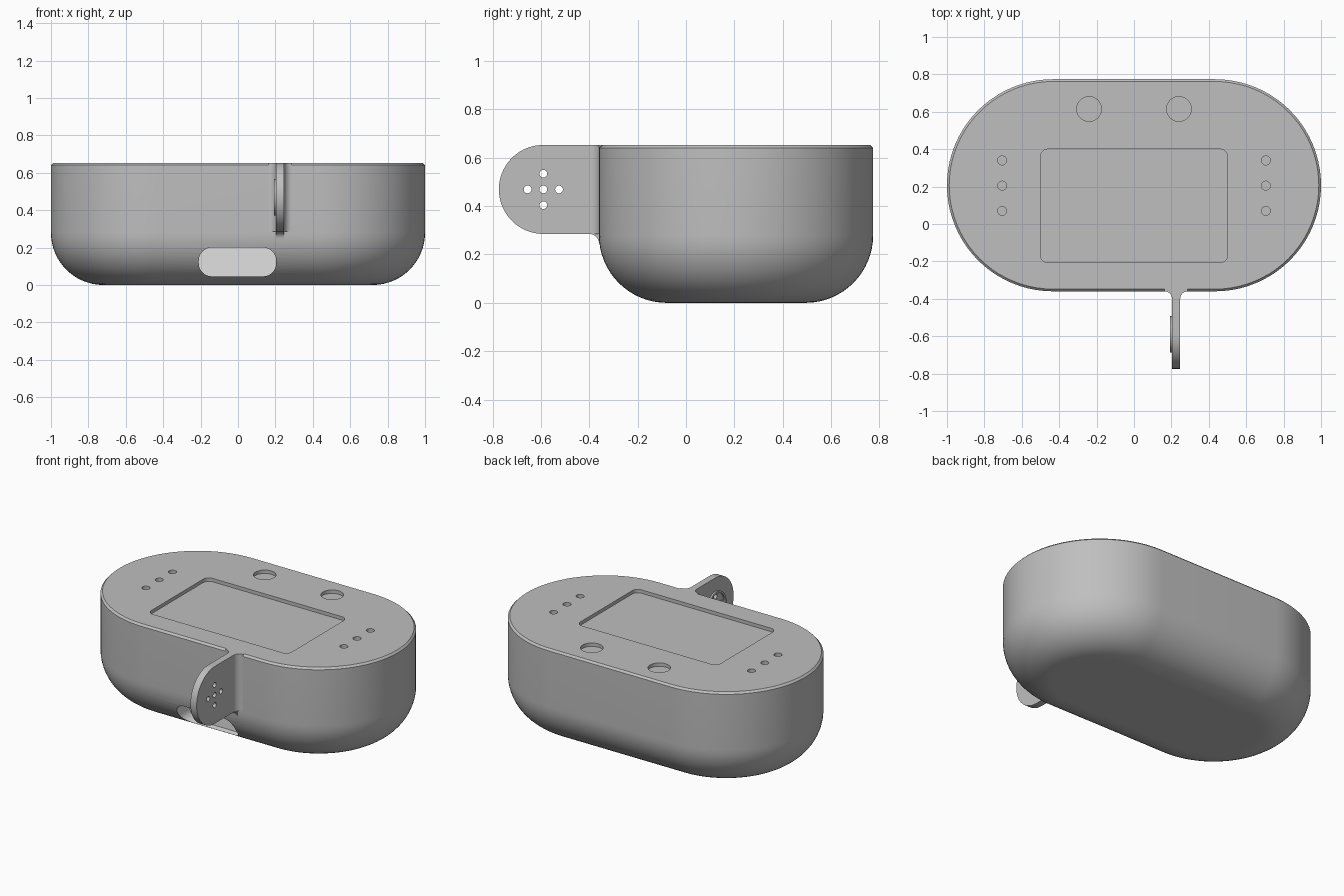
import bpy, bmesh
from math import sin, cos, pi, radians

cube = bpy.data.objects.get("Cube")
if cube:
    bpy.data.objects.remove(cube, do_unlink=True)


def material(name, value):
    m = bpy.data.materials.new(name)
    m.use_nodes = True
    colour = (value, value, value, 1)
    m.diffuse_color = colour
    m.node_tree.nodes["Principled BSDF"].inputs["Base Color"].default_value = colour
    return m


grey = material("case grey", 0.52)
light = material("port light grey", 0.75)


def arc(cu, cv, r, a0, a1, n=12):
    angles = [radians(a0 + (a1 - a0) * i / n) for i in range(n + 1)]
    return [(cu + r * cos(a), cv + r * sin(a)) for a in angles]


def circle(cu, cv, r, n=40):
    return arc(cu, cv, r, 0, 360, n)[:-1]


def rounded(cu, cv, hu, hv, r, n=10):
    """Rectangle outline with rounded corners."""
    pts = []
    for k, (su, sv) in enumerate([(1, 1), (-1, 1), (-1, -1), (1, -1)]):
        pts += arc(cu + su * (hu - r), cv + sv * (hv - r), r, 90 * k, 90 * k + 90, n)
    return pts


def finish(name, bm):
    bmesh.ops.recalc_face_normals(bm, faces=bm.faces)
    mesh = bpy.data.meshes.new(name)
    bm.to_mesh(mesh)
    bm.free()
    mesh.materials.append(grey)
    mesh.materials.append(light)
    obj = bpy.data.objects.new(name, mesh)
    bpy.context.collection.objects.link(obj)
    return obj


def skin(name, rings):
    """Closed solid through rings that have equal point counts."""
    bm = bmesh.new()
    loops = [[bm.verts.new(p) for p in ring] for ring in rings]
    n = len(loops[0])
    for a, b in zip(loops, loops[1:]):
        for i in range(n):
            j = (i + 1) % n
            bm.faces.new((a[i], a[j], b[j], b[i]))
    bm.faces.new(loops[0])
    bm.faces.new(loops[-1])
    return finish(name, bm)


def prism(name, outline, axis, lo, hi):
    """Extrude an outline along x, y or z."""
    place = {"x": lambda u, v, w: (w, u, v),
             "y": lambda u, v, w: (u, w, v),
             "z": lambda u, v, w: (u, v, w)}[axis]
    return skin(name, [[place(u, v, w) for u, v in outline] for w in (lo, hi)])


def select(obj):
    bpy.ops.object.select_all(action="DESELECT")
    obj.select_set(True)
    bpy.context.view_layer.objects.active = obj


def cut(obj, cutters):
    for c in cutters:
        c.hide_render = True
        select(obj)
        mod = obj.modifiers.new("cut", "BOOLEAN")
        mod.operation = "DIFFERENCE"
        mod.solver = "EXACT"
        mod.object = c
        bpy.ops.object.modifier_apply(modifier=mod.name)
        bpy.data.objects.remove(c, do_unlink=True)


def smooth(obj):
    select(obj)
    bpy.ops.object.shade_smooth_by_angle(angle=radians(30))


TOP, MID_Y, R, STRAIGHT, FILLET, RIM = 0.653, 0.207, 0.567, 0.433, 0.28, 0.012


def stadium(inset, z):
    r = R - inset
    pts = arc(STRAIGHT, MID_Y, r, -90, 90, 40) + arc(-STRAIGHT, MID_Y, r, 90, 270, 40)
    return [(x, y, z) for x, y in pts]


# Case: stadium plan, round lower edge, small chamfer on the rim
rings = [stadium(FILLET + 0.01, 0)]
for i in range(17):
    a = pi / 2 * i / 16
    rings.append(stadium(FILLET * (1 - sin(a)), FILLET * (1 - cos(a))))
rings += [stadium(0, TOP - RIM), stadium(RIM, TOP)]
case = skin("case", rings)

# Shallow pockets in the top: screen, two buttons, two rows of dots
DEPTH = 0.022
pockets = [prism("screen_cutter", rounded(0, 0.097, 0.5, 0.303, 0.04),
                 "z", TOP - DEPTH, TOP + 0.1)]
for side in (-1, 1):
    pockets.append(prism("button_cutter", circle(side * 0.24, 0.615, 0.066),
                         "z", TOP - DEPTH, TOP + 0.1))
    for y in (0.07, 0.205, 0.34):
        pockets.append(prism("dot_cutter", circle(side * 0.705, y, 0.024, 24),
                             "z", TOP - DEPTH, TOP + 0.1))

# Port slot low on the front, lined in the lighter colour
port = prism("port_cutter", rounded(-0.003, 0.123, 0.207, 0.077, 0.07),
             "y", -0.5, -0.19)
for p in port.data.polygons:
    p.material_index = 1
cut(case, pockets + [port])
smooth(case)

# Side tab: round-ended plate with a fillet underneath where it meets the case
TY, TZ, TR = -0.59, 0.469, 0.184
wall = MID_Y - R
low = TZ - TR
outline = [(wall + RIM, TOP)] + arc(TY, TZ, TR, 90, 270, 40)
outline += arc(wall - 0.04, low - 0.04, 0.04, 90, 0, 8) + [(wall + RIM, low - 0.04)]
tab = prism("tab", outline, "x", 0.203, 0.247)
holes = [(0, 0), (0.065, 0), (-0.065, 0), (0, 0.065), (0, -0.065)]
cut(tab, [prism("hole_cutter", circle(TY + a, TZ + b, 0.016, 24), "x", 0.1, 0.4)
          for a, b in holes])
smooth(tab)

# Flared root of the tab, seen in plan
flare = arc(0.163, wall - 0.04, 0.04, 90, 0, 8) + arc(0.287, wall - 0.04, 0.04, 180, 90, 8)
flare += [(0.287, wall + RIM), (0.163, wall + RIM)]
smooth(prism("tab_root", flare, "z", low, TOP))

# Thin raised ring around the holes on the inner face of the tab
ring = prism("tab_ring", circle(TY, TZ, 0.097, 48), "x", 0.193, 0.21)
cut(ring, [prism("ring_cutter", circle(TY, TZ, 0.084, 48), "x", 0.1, 0.3)])
smooth(ring)
